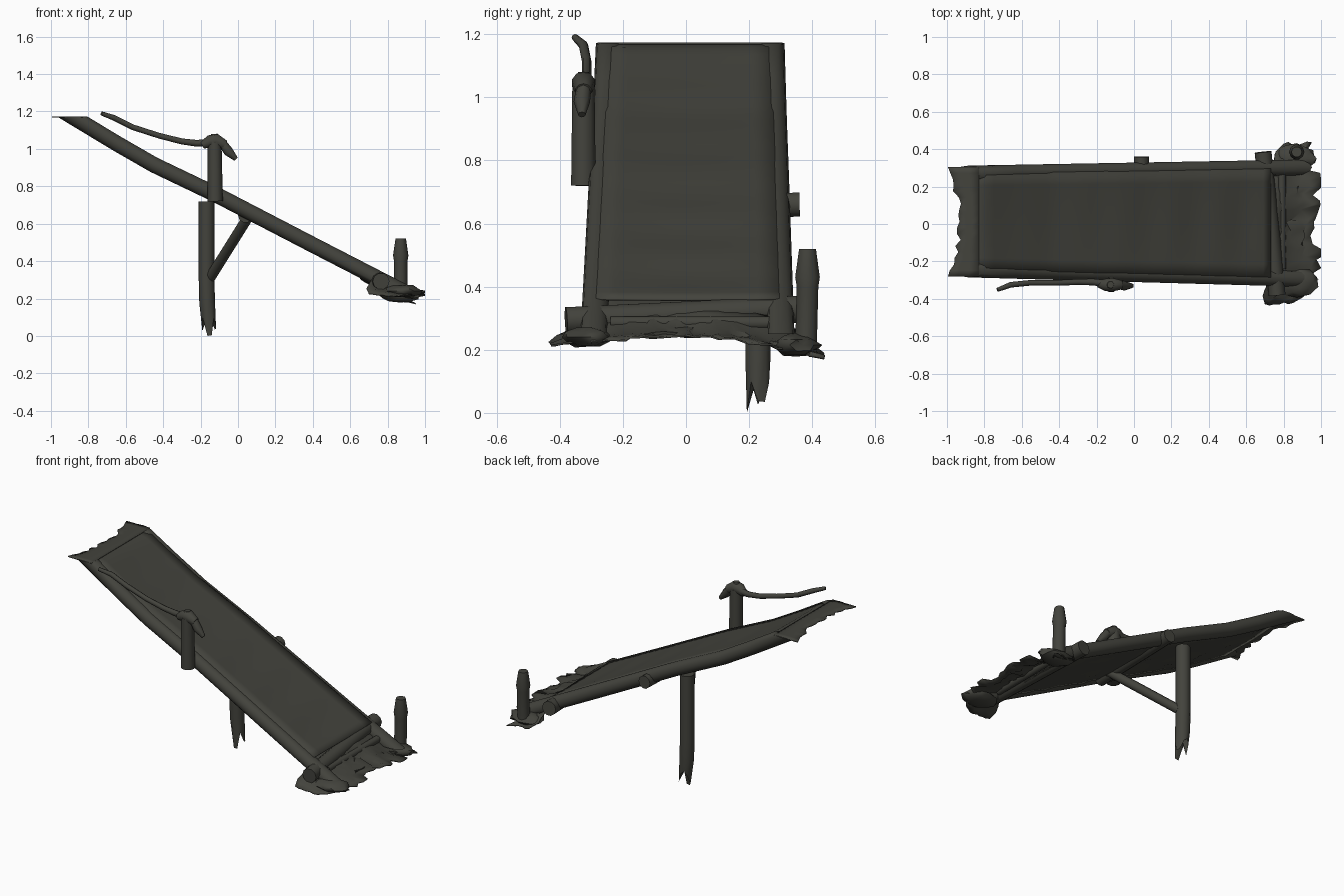
import bpy, bmesh, math, random
from mathutils import Vector

random.seed(4)
cube = bpy.data.objects.get("Cube")
if cube:
    bpy.data.objects.remove(cube)

# One weathered wood colour
wood = bpy.data.materials.new("dark weathered wood")
wood.use_nodes = True
colour = (0.056, 0.056, 0.046, 1)
wood.diffuse_color = colour
wood.node_tree.nodes["Principled BSDF"].inputs["Base Color"].default_value = colour


def finish(name, bm, angle=50):
    mesh = bpy.data.meshes.new(name)
    bmesh.ops.recalc_face_normals(bm, faces=bm.faces)
    bm.to_mesh(mesh)
    bm.free()
    ob = bpy.data.objects.new(name, mesh)
    bpy.context.collection.objects.link(ob)
    mesh.materials.append(wood)
    bpy.ops.object.select_all(action="DESELECT")
    ob.select_set(True)
    bpy.context.view_layer.objects.active = ob
    bpy.ops.object.shade_smooth_by_angle(angle=math.radians(angle))
    return ob


def pole(name, path, radii, sides=10, flat_ends=False, splinter=0):
    """Tube along a path; ends can be cut level or splintered."""
    pts = [Vector(p) for p in path]
    if not isinstance(radii, (list, tuple)):
        radii = [radii] * len(pts)
    bm = bmesh.new()
    rings = []
    for i, p in enumerate(pts):
        d = (pts[min(i + 1, len(pts) - 1)] - pts[max(i - 1, 0)]).normalized()
        ref = Vector((0, 1, 0)) if abs(d.y) < 0.9 else Vector((0, 0, 1))
        u = d.cross(ref).normalized()
        v = d.cross(u)
        ring = []
        for k in range(sides):
            a = 2 * math.pi * k / sides
            co = p + radii[i] * (u * math.cos(a) + v * math.sin(a))
            if flat_ends and i in (0, len(pts) - 1):
                co += d * ((p.z - co.z) / d.z)
            if splinter and i == len(pts) - 1:
                co += d * random.uniform(-splinter, splinter * 0.2)
            ring.append(bm.verts.new(co))
        rings.append(ring)
    for a, b in zip(rings, rings[1:]):
        for k in range(sides):
            n = (k + 1) % sides
            bm.faces.new((a[k], a[n], b[n], b[k]))
    bm.faces.new(rings[0])
    if splinter:
        tip = bm.verts.new(pts[-1] - d * splinter)
        for k in range(sides):
            bm.faces.new((rings[-1][k], rings[-1][(k + 1) % sides], tip))
    else:
        bm.faces.new(rings[-1])
    return finish(name, bm)


def sheet(name, rows, cols, place):
    """Grid sheet whose points come from place(u, v)."""
    bm = bmesh.new()
    grid = [[bm.verts.new(place(i / rows, j / cols)) for j in range(cols + 1)]
            for i in range(rows + 1)]
    for i in range(rows):
        for j in range(cols):
            bm.faces.new((grid[i][j], grid[i + 1][j], grid[i + 1][j + 1], grid[i][j + 1]))
    ob = finish(name, bm, 35)
    solid = ob.modifiers.new("thickness", "SOLIDIFY")
    solid.thickness = 0.006
    solid.offset = 0
    return ob


# Side rails, sagging slightly and spreading toward the foot
sag = [(-0.885, 1.172), (-0.65, 1.03), (-0.45, 0.915), (-0.12, 0.757), (0.4, 0.487), (0.86, 0.25)]


def rail_z(x):
    for (x0, z0), (x1, z1) in zip(sag, sag[1:]):
        if x <= x1:
            break
    return z0 + (z1 - z0) * (x - x0) / (x1 - x0)


def rail_y(x, side):
    return 0.27 + 0.018 * (x + 0.9) if side > 0 else -0.243 - 0.028 * (x + 0.9)


for side, label in ((-1, "right"), (1, "left")):
    pole(label + "_rail", [(x, rail_y(x, side), z) for x, z in sag], 0.042, 12, True)


# Walking deck flush with the rail tops, with worn cross ripples
def deck_point(u, v):
    x = -0.87 + 1.6 * u
    y = rail_y(x, -1) * (1 - v) + rail_y(x, 1) * v
    mid = math.sin(v * math.pi)
    ripple = 0.005 * math.sin(u * 40) * mid * u
    return x, y, min(1.165, rail_z(x) + 0.043 - 0.006 * mid + ripple)


sheet("deck", 40, 8, deck_point)


# Rough underside of the deck, level with the bottoms of the rails
def underside_point(u, v):
    x = -0.86 + 1.62 * u
    y = rail_y(x, -1) * (1 - v) + rail_y(x, 1) * v
    return x, y, rail_z(x) - 0.03 + random.uniform(-0.005, 0.005)


sheet("deck_underside", 24, 8, underside_point)


# Ragged level lip at the head of the ramp
def lip_point(u, v):
    mid = math.sin(v * math.pi)
    x = -0.995 + 0.05 * mid + random.uniform(-0.005, 0.03) * min(1, 2 * mid)
    return x * (1 - u) - 0.83 * u, -0.28 + 0.585 * v, 1.17


sheet("head_lip", 3, 18, lip_point)


# Splintered mat draping from the deck end, wider and lower at both corners
def foot_point(u, v):
    t = 2 * v - 1
    flare = abs(t) ** 3
    x0 = 0.735 - 0.06 * flare * (1 if t < 0 else -0.5)
    x1 = 0.94 + 0.05 * math.sin(abs(t) * 4) + random.uniform(-0.05, 0.04)
    if abs(t) > 0.95:
        x0, x1 = 0.7 + 0.1 * v, 0.85 + 0.1 * v
    y = 0.43 * t + random.uniform(-0.012, 0.012)
    z = 0.255 - (0.03 if t < 0 else 0.065) * t * t - 0.015 * u
    z += 0.085 * (1 - u) ** 2 * (1 - abs(t) ** 4)
    return x0 + (min(x1, 1.0) - x0) * u, y, z + random.uniform(-0.006, 0.006) * u


sheet("foot_mat", 6, 26, foot_point)
for label, y, z in (("right", -0.31, 0.24), ("left", 0.35, 0.215)):
    bm = bmesh.new()
    bmesh.ops.create_icosphere(bm, subdivisions=2, radius=1)
    for v in bm.verts:
        k = random.uniform(0.85, 1.15)
        v.co = Vector((0.87 + v.co.x * 0.11 * k, y + v.co.y * 0.075 * k, z + v.co.z * 0.035 * k))
    finish(label + "_foot_lump", bm)

# Cross beams under the deck and the tread below its end
pole("foot_beam", [(0.765, -0.38, 0.292), (0.73, 0, 0.31), (0.69, 0.385, 0.33)], 0.045)
pole("middle_beam", [(0.04, -0.25, 0.645), (0.04, 0.36, 0.66)], 0.04)
pole("foot_tread", [(0.79, -0.24, 0.285), (0.79, 0.27, 0.285)], 0.022)

# Broken support leg and its diagonal brace reaching under the deck
pole("support_leg", [(-0.168, 0.228, 0.72), (-0.168, 0.228, 0.3), (-0.165, 0.228, 0.18), (-0.153, 0.228, 0.02)],
     [0.042, 0.042, 0.042, 0.037], 10, False, 0.1)
pole("leg_brace", [(-0.15, 0.22, 0.31), (0.06, -0.15, 0.645)], 0.028, 8)

# Mooring post at the foot
pole("foot_post", [(0.87, 0.38, 0.2), (0.87, 0.385, 0.4), (0.87, 0.385, 0.43), (0.87, 0.385, 0.52)],
     [0.036, 0.036, 0.041, 0.028])

# Handrail post, knot and trailing rope
pole("handrail_post", [(-0.122, -0.325, 0.72), (-0.125, -0.325, 1.04)], [0.041, 0.037])
pole("rope_knot", [(-0.19, -0.32, 1.02), (-0.15, -0.325, 1.04), (-0.12, -0.325, 1.045), (-0.07, -0.325, 1.02)],
     [0.02, 0.034, 0.038, 0.026])
pole("knot_top", [(-0.125, -0.325, 1.03), (-0.125, -0.325, 1.08)], [0.036, 0.018])
pole("rope_tail", [(-0.08, -0.325, 1.025), (-0.05, -0.33, 0.985), (-0.01, -0.33, 0.945)],
     [0.024, 0.026, 0.012], 8)
pole("hand_rope", [(-0.73, -0.352, 1.19), (-0.66, -0.325, 1.165), (-0.56, -0.315, 1.115),
                   (-0.42, -0.315, 1.07), (-0.3, -0.31, 1.04), (-0.22, -0.31, 1.03), (-0.14, -0.32, 1.035)],
     [0.011, 0.015, 0.015, 0.015, 0.016, 0.018, 0.02], 8)

# Make sure the lowest splinter touches the ground
leg = bpy.data.objects["support_leg"].data
low = min(leg.vertices, key=lambda v: v.co.z)
low.co.z = 0
